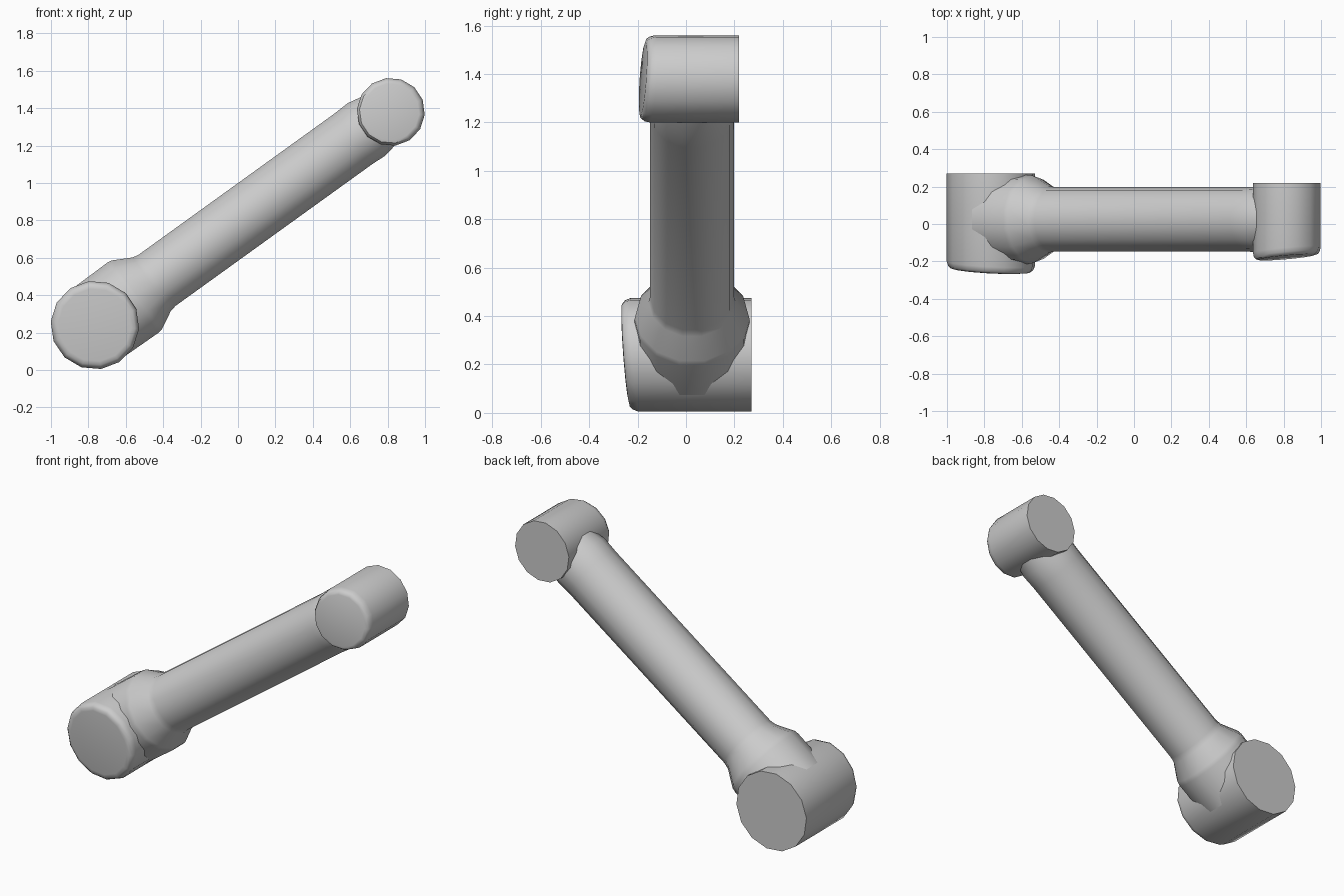
import bpy, bmesh, math
from mathutils import Vector

if "Cube" in bpy.data.objects:
    bpy.data.objects.remove(bpy.data.objects["Cube"])

SIDES = 14


def loft(name, rings):
    """Skin a list of vertex rings, cap both ends and shade smooth."""
    bm = bmesh.new()
    loops = [[bm.verts.new(p) for p in ring] for ring in rings]
    for a, b in zip(loops, loops[1:]):
        for i in range(len(a)):
            j = (i + 1) % len(a)
            bm.faces.new((a[i], a[j], b[j], b[i]))
    bm.faces.new(loops[0])
    bm.faces.new(loops[-1])
    bmesh.ops.recalc_face_normals(bm, faces=bm.faces)
    mesh = bpy.data.meshes.new(name)
    bm.to_mesh(mesh)
    bm.free()
    obj = bpy.data.objects.new(name, mesh)
    bpy.context.collection.objects.link(obj)
    bpy.ops.object.select_all(action='DESELECT')
    obj.select_set(True)
    bpy.context.view_layer.objects.active = obj
    bpy.ops.object.shade_smooth_by_angle(angle=math.radians(38))
    return obj


def ring(center, u, v, r, start=0.0):
    angles = [start + 2 * math.pi * i / SIDES for i in range(SIDES)]
    return [center + r * (math.cos(t) * u + math.sin(t) * v) for t in angles]


def joint(name, cx, cz, profile, tilt_x, tilt_z):
    """Barrel along y; every ring after the flat back is tilted."""
    rings = []
    for k, (r, y) in enumerate(profile):
        pts = ring(Vector((cx, y, cz)), Vector((1, 0, 0)), Vector((0, 0, 1)),
                   r, math.radians(-82))
        if k:
            for p in pts:
                p.y += tilt_x * (p.x - cx) + tilt_z * (p.z - cz)
        rings.append(pts)
    return loft(name, rings)


# Large lower joint with a rounded, slightly tilted front cap
joint("lower_joint", -0.765, 0.24,
      [(0.237, 0.27), (0.237, -0.212), (0.228, -0.236),
       (0.215, -0.247), (0.195, -0.25)], -0.05, -0.075)

# Small upper joint with the cap tilted the other way
joint("upper_joint", 0.817, 1.38,
      [(0.182, 0.22), (0.182, -0.138), (0.177, -0.16),
       (0.168, -0.173), (0.152, -0.178)], 0.09, 0.07)

# Tube between the joints, with a wide collar at the lower end
start = Vector((-0.765, 0.025, 0.24))
axis = Vector((0.817, 0.025, 1.38)) - start
length = axis.length
axis.normalize()
side = Vector((0, 1, 0))
up = axis.cross(side)
tube_profile = [(0.0, 0.234), (0.25, 0.238), (0.275, 0.234), (0.375, 0.18),
                (0.41, 0.173), (length - 0.25, 0.173),
                (length - 0.16, 0.177), (length - 0.05, 0.155)]
loft("arm_tube", [ring(start + axis * d, side, up, r) for d, r in tube_profile])
